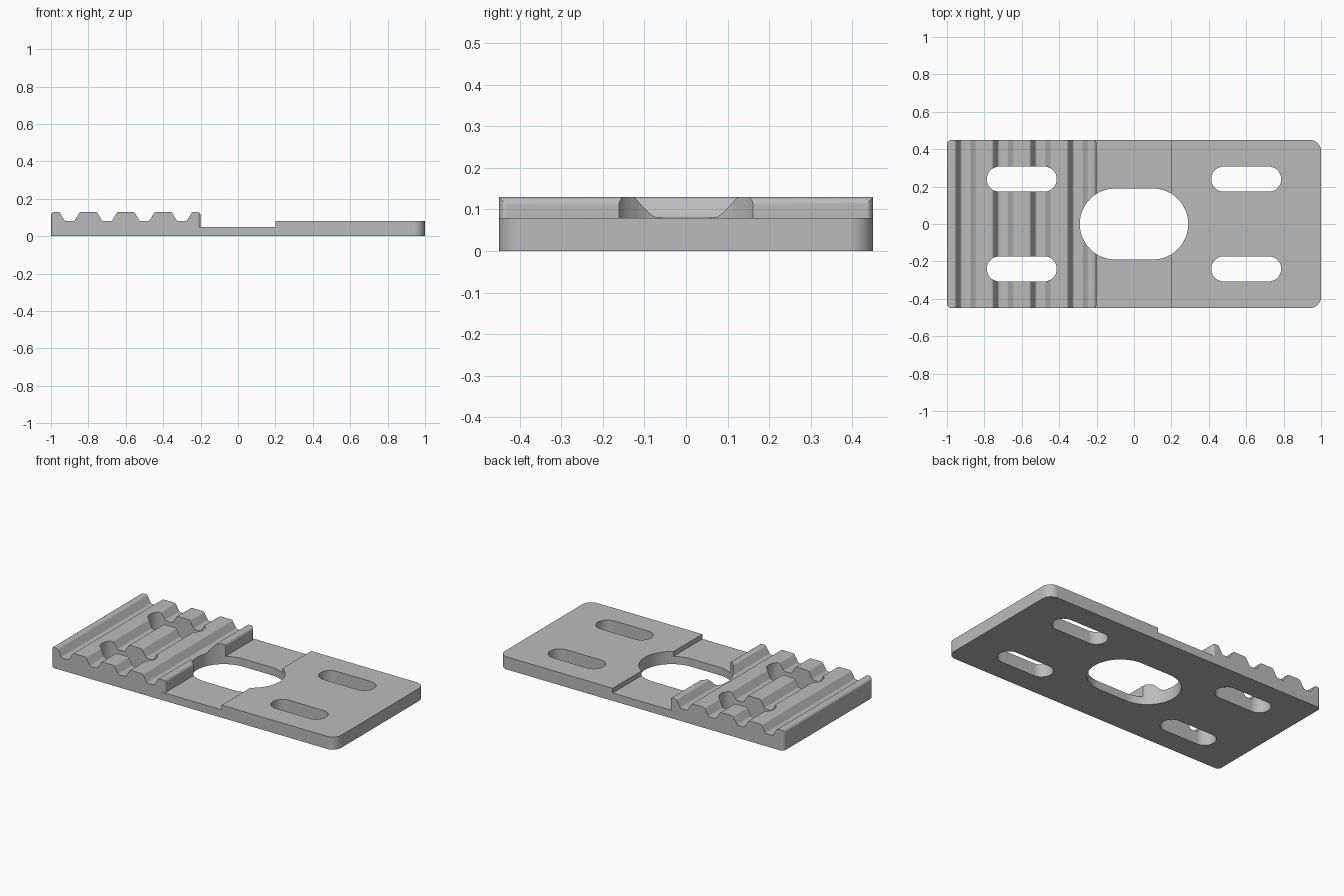
import bpy
import bmesh
from math import pi, cos, sin
from mathutils import Vector

cube = bpy.data.objects.get("Cube")
if cube:
    bpy.data.objects.remove(cube, do_unlink=True)

HALF_W = 0.45
VALLEY, CREST, FLOOR = 0.08, 0.13, 0.05

grey = bpy.data.materials.new("plain grey")
grey.use_nodes = True
colour = (0.5, 0.5, 0.5, 1)
grey.diffuse_color = colour
grey.node_tree.nodes["Principled BSDF"].inputs["Base Color"].default_value = colour


def rounded(points, steps=6):
    """Closed outline from (a, b, radius) corners, with an arc at each radius."""
    out = []
    for i, (a, b, r) in enumerate(points):
        p = Vector((a, b))
        if r == 0:
            out.append(p)
            continue
        u = (Vector(points[i - 1][:2]) - p).normalized()
        v = (Vector(points[(i + 1) % len(points)][:2]) - p).normalized()
        half = u.angle(v) / 2
        centre = p + (u + v).normalized() * (r / sin(half))
        reach = r * cos(half) / sin(half)
        start, end = p + u * reach - centre, p + v * reach - centre
        sweep = start.angle(end)
        for k in range(steps + 1):
            t = k / steps
            out.append(centre + (start * sin((1 - t) * sweep) + end * sin(t * sweep)) / sin(sweep))
    return out


def prism(name, outline, low, high, along_y=False):
    """Extrude a 2D outline along z, or along y for a side profile."""
    bm = bmesh.new()
    place = (lambda p: (p.x, low, p.y)) if along_y else (lambda p: (p.x, p.y, low))
    face = bm.faces.new([bm.verts.new(place(p)) for p in outline])
    grown = bmesh.ops.extrude_face_region(bm, geom=[face])["geom"]
    shift = Vector((0, high - low, 0) if along_y else (0, 0, high - low))
    bmesh.ops.translate(bm, vec=shift, verts=[g for g in grown if isinstance(g, bmesh.types.BMVert)])
    bmesh.ops.recalc_face_normals(bm, faces=bm.faces[:])
    mesh = bpy.data.meshes.new(name)
    bm.to_mesh(mesh)
    bm.free()
    mesh.materials.append(grey)
    obj = bpy.data.objects.new(name, mesh)
    bpy.context.collection.objects.link(obj)
    return obj


def combine(target, tool, operation):
    """Apply a boolean and drop the tool."""
    bpy.context.view_layer.objects.active = target
    mod = target.modifiers.new("cut", "BOOLEAN")
    mod.operation, mod.solver, mod.object = operation, "EXACT", tool
    bpy.ops.object.modifier_apply(modifier=mod.name)
    bpy.data.objects.remove(tool, do_unlink=True)


def slot(x, y, half_straight, r):
    """Stadium-shaped cutter through the whole plate."""
    n = 24
    pts = [Vector((x + side * (half_straight + r * cos(a)), y + side * r * sin(a)))
           for side in (1, -1)
           for a in (-pi / 2 + pi * k / n for k in range(n + 1))]
    return prism("slot_cutter", pts, -0.1, 0.3)


# Side profile: toothed end, thin middle, flat end
profile = [(-1, 0, 0), (-1, CREST, 0.02)]
for i in range(4):
    x = -0.9 + 0.2 * i
    profile += [(x - 0.055, CREST, 0.015), (x - 0.025, VALLEY, 0.012),
                (x + 0.025, VALLEY, 0.012), (x + 0.055, CREST, 0.015)]
profile += [(-0.2, CREST, 0.02), (-0.2, FLOOR, 0), (0.2, FLOOR, 0),
            (0.2, VALLEY, 0), (1, VALLEY, 0), (1, 0, 0)]
plate = prism("serrated_slotted_plate", rounded(profile), -HALF_W, HALF_W, along_y=True)

# Rounded plan outline
plan = [(-1, -HALF_W, 0.025), (1, -HALF_W, 0.06), (1, HALF_W, 0.06), (-1, HALF_W, 0.025)]
combine(plate, prism("plan_cutter", rounded(plan, 8), -0.1, 0.3), "INTERSECT")

# Rounded upright corners where the toothed end meets the thin middle
for s in (-1, 1):
    arc = [Vector((-0.22 + 0.02 * sin(pi / 2 * k / 6), s * (0.43 + 0.02 * cos(pi / 2 * k / 6))))
           for k in range(7)]
    arc += [Vector((-0.19, s * 0.43)), Vector((-0.19, s * 0.46)), Vector((-0.22, s * 0.46))]
    combine(plate, prism("corner_cutter", arc, FLOOR, 0.3), "DIFFERENCE")

# Large central opening and four bolt slots
combine(plate, slot(0, 0, 0.1, 0.19), "DIFFERENCE")
for sx in (-1, 1):
    for sy in (-1, 1):
        combine(plate, slot(sx * 0.6, sy * 0.24, 0.12, 0.067), "DIFFERENCE")

# Smooth fillets with crisp edges and flat faces
bpy.ops.object.select_all(action="DESELECT")
plate.select_set(True)
bpy.context.view_layer.objects.active = plate
bpy.ops.object.shade_smooth_by_angle(angle=pi / 6)
weighted = plate.modifiers.new("even_shading", "WEIGHTED_NORMAL")
weighted.keep_sharp = True
